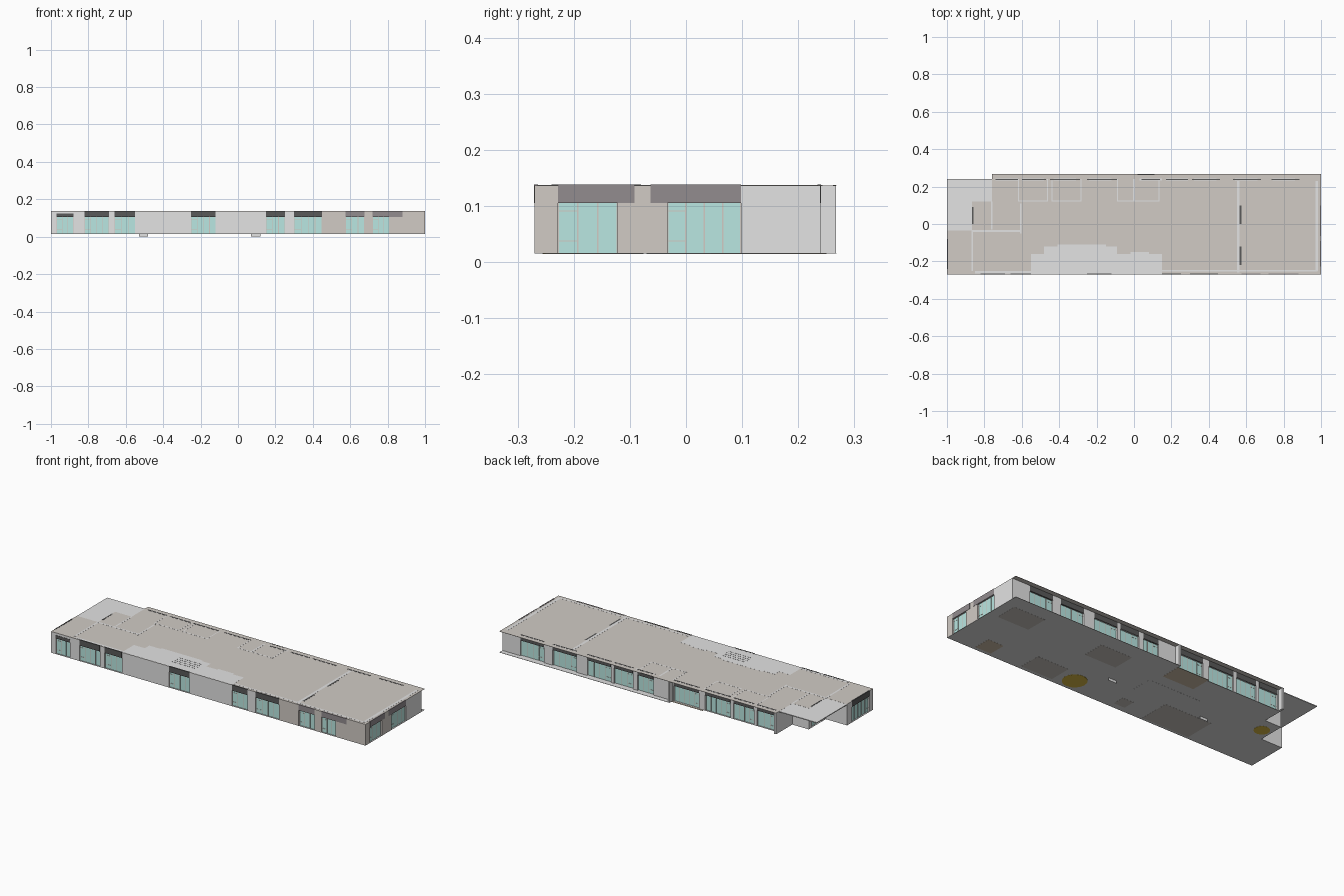
import bpy
import bmesh
from mathutils import Matrix, Vector

cube = bpy.data.objects.get("Cube")
if cube:
    bpy.data.objects.remove(cube)

BASE, WALL_TOP, TOP, HEAD = 0.0165, 0.1355, 0.137, 0.105
T = 0.008  # wall thickness


def material(name, r, g, b):
    m = bpy.data.materials.new(name)
    m.diffuse_color = (r, g, b, 1)
    m.use_nodes = True
    m.node_tree.nodes["Principled BSDF"].inputs["Base Color"].default_value = (r, g, b, 1)
    return m


LIGHT = material("light grey", 0.77, 0.77, 0.77)
BEIGE = material("warm beige", 0.64, 0.6, 0.56)
GLASS = material("pale teal glass", 0.49, 0.8, 0.76)
DARK = material("dark grey", 0.1, 0.1, 0.1)
MAUVE = material("mauve grey", 0.29, 0.265, 0.275)
FLOOR = material("floor grey", 0.73, 0.73, 0.73)
YELLOW = material("ochre", 0.7, 0.5, 0.06)
BROWN = material("brown", 0.62, 0.52, 0.4)
RUG = material("taupe", 0.58, 0.55, 0.52)


def finish(name, bm, mat):
    mesh = bpy.data.meshes.new(name)
    bmesh.ops.recalc_face_normals(bm, faces=bm.faces)
    bm.to_mesh(mesh)
    bm.free()
    mesh.materials.append(mat)
    ob = bpy.data.objects.new(name, mesh)
    bpy.context.collection.objects.link(ob)


def boxes(name, mat, items):
    """One object made of boxes given as x0, x1, y0, y1, z0, z1."""
    if not items:
        return
    bm = bmesh.new()
    for x0, x1, y0, y1, z0, z1 in items:
        mid = Vector((x0 + x1, y0 + y1, z0 + z1)) / 2
        size = Matrix.Diagonal((abs(x1 - x0), abs(y1 - y0), abs(z1 - z0), 1))
        bmesh.ops.create_cube(bm, size=1, matrix=Matrix.Translation(mid) @ size)
    finish(name, bm, mat)


def prism(name, mat, outline, z0, z1):
    bm = bmesh.new()
    face = bm.faces.new([bm.verts.new((x, y, z0)) for x, y in outline])
    ext = bmesh.ops.extrude_face_region(bm, geom=[face])["geom"]
    verts = [v for v in ext if isinstance(v, bmesh.types.BMVert)]
    bmesh.ops.translate(bm, verts=verts, vec=(0, 0, z1 - z0))
    finish(name, bm, mat)


def footprint(back, d=0):
    return [(-1 + d, -0.27 + d), (1 - d, -0.27 + d), (1 - d, back - d),
            (-0.76 + d, back - d), (-0.76 + d, 0.12 - d), (-0.865 + d, 0.12 - d),
            (-0.865 + d, -0.035 - d), (-1 + d, -0.035 - d)]


def wall(name, axis, pos, out, a0, a1, mat, windows=(), band=DARK, band_top=TOP + 0.001):
    """Wall run with recessed windows (start, end, optional band end)."""
    def place(u0, u1, d0, d1, z0, z1):
        p, q = sorted((pos + out * d0, pos + out * d1))
        return (p, q, u0, u1, z0, z1) if axis == "x" else (u0, u1, p, q, z0, z1)

    solid, bands, bars = [], [], []
    cursor = a0
    for win in sorted(windows):
        g0, g1, b1 = win[0], win[1], win[-1]
        solid.append(place(cursor, g0, -T, 0, BASE, WALL_TOP))
        solid.append(place(g0, g1, -T, 0, HEAD, WALL_TOP))
        bands.append(place(g0, b1, -0.006, 0.001, HEAD, band_top))
        # mullions, with two rails in the first pane
        count = max(2, round((g1 - g0) / 0.035))
        step = (g1 - g0) / count
        for i in range(count + 1):
            u = g0 + step * i
            bars.append(place(u - 0.0015, u + 0.0015, -T, -T + 0.001, BASE, HEAD))
        for z in (0.037, 0.09):
            bars.append(place(g0, g0 + step, -T, -T + 0.001, z, z + 0.002))
        cursor = g1
    solid.append(place(cursor, a1, -T, 0, BASE, WALL_TOP))
    boxes(name, mat, solid)
    boxes(name + "_window_bands", band, bands)
    boxes(name + "_window_bars", BEIGE, bars)


# Floor, glazed core and roof
prism("floor_slab", FLOOR, footprint(0.24), 0.015, BASE)
boxes("rear_terrace", FLOOR, [(-0.08, 1, 0.24, 0.268, 0.015, BASE)])
prism("glazing", GLASS, footprint(0.24, T), BASE, WALL_TOP)
prism("roof", BEIGE, footprint(0.268), WALL_TOP, TOP)
prism("entrance_canopy", LIGHT, [(-1, -0.035), (-0.865, -0.035), (-0.865, 0.12),
                                 (-0.76, 0.12), (-0.76, 0.24), (-1, 0.24)], 0.132, 0.1365)

# Front walls
wall("front_wall_corner", "y", -0.27, -1, -1, -0.85, LIGHT, [(-0.97, -0.88)], DARK, 0.124)
wall("front_wall", "y", -0.27, -1, -0.85, 0.45, LIGHT,
     [(-0.82, -0.69), (-0.66, -0.55), (-0.25, -0.12), (0.15, 0.25), (0.3, 0.449)])
wall("front_wall_beige", "y", -0.27, -1, 0.45, 1, BEIGE,
     [(0.575, 0.675), (0.72, 0.81, 0.88)], MAUVE)

# Back wall
wall("back_wall", "y", 0.24, 1, -0.76, 1, LIGHT,
     [(-0.74, -0.62), (-0.6, -0.47), (-0.45, -0.29), (-0.25, -0.09),
      (0.04, 0.14), (0.17, 0.29), (0.31, 0.46), (0.53, 0.68), (0.735, 0.885)])
boxes("back_fins", LIGHT, [(x, x + 0.012, 0.24, 0.267, 0.015, WALL_TOP)
                           for x in (-0.76, -0.083)])

# End walls and entrance walls
wall("left_end_wall_front", "x", 1, 1, -0.27 + T, -0.033, BEIGE,
     [(-0.228, -0.122, -0.092)], MAUVE)
wall("left_end_wall_back", "x", 1, 1, -0.033, 0.24 - T, LIGHT, [(-0.033, 0.098)], MAUVE)
boxes("left_end_band_extension", MAUVE, [(0.994, 1.001, -0.063, -0.033, HEAD, TOP + 0.001)])
wall("right_end_wall", "x", -1, -1, -0.27 + T, -0.035 - T, LIGHT, [(-0.24, -0.08)])
wall("entrance_back_wall", "y", -0.035, 1, -1, -0.865 + T, LIGHT)
wall("entrance_door_wall", "x", -0.865, -1, -0.035, 0.12 - T, LIGHT, [(0, 0.09)])
wall("entrance_step_wall", "y", 0.12, 1, -0.865, -0.76 + T, LIGHT)
wall("entrance_side_wall", "x", -0.76, -1, 0.12, 0.24 - T, LIGHT)


# Flush plates on the roof, following the wall tops
def plates(name, mat, rects, rise=0.0004):
    boxes(name, mat, [(*r, TOP - 0.0005, TOP + rise) for r in rects])


plates("roof_light_field", LIGHT, [(-0.55, 0.15, -0.269, -0.16), (-0.48, -0.09, -0.16, -0.12),
                                   (-0.41, -0.15, -0.12, -0.11), (-0.02, 0.08, -0.16, -0.15)])
plates("roof_wall_lines", LIGHT, [
    (0.55, 0.565, -0.26, 0.23), (0.97, 0.985, -0.25, 0.23), (0.15, 0.98, -0.255, -0.245),
    (-0.85, -0.55, -0.265, -0.252), (-0.87, -0.86, -0.25, -0.04), (-0.87, -0.61, -0.042, -0.032),
    (-0.765, -0.757, -0.03, 0.12), (-0.61, -0.602, -0.05, 0.11)])
plates("roof_back_dashes", LIGHT, [(x, x + 0.12, 0.233, 0.243)
                                   for x in (-0.74, -0.6, -0.43, -0.24, 0.03, 0.17, 0.32, 0.54, 0.74)])
plates("roof_dark_lines", DARK, [(0.565, 0.575, -0.22, -0.12), (0.565, 0.575, 0, 0.1),
                                 (0.02, 0.11, 0.262, 0.267)], 0.0006)
outline = []
for x0, x1 in ((-0.62, -0.46), (-0.44, -0.28), (-0.09, 0), (0, 0.135)):
    outline += [(x0, x1, 0.12, 0.126), (x0, x0 + 0.005, 0.126, 0.24), (x1 - 0.005, x1, 0.126, 0.24)]
plates("roof_room_outlines", LIGHT, outline)
plates("roof_louvres", DARK, [(-0.27, -0.12, y, y + 0.001)
                              for y in (-0.215, -0.195, -0.175, -0.155)], 0.001)


# Patches on the underside
def patches(name, mat, spots):
    boxes(name, mat, [(x - w / 2, x + w / 2, y - d / 2, y + d / 2, 0.0145, 0.0155)
                      for x, y, w, d in spots])


patches("underside_brown_patches", BROWN, [(-0.18, 0.19, 0.2, 0.12), (0.78, -0.2, 0.1, 0.1)])
patches("underside_taupe_patches", RUG, [(0.84, 0.12, 0.2, 0.13), (0.26, 0.11, 0.2, 0.13),
                                         (0.43, -0.185, 0.2, 0.13), (-0.42, -0.166, 0.3, 0.18),
                                         (-0.1, -0.2, 0.07, 0.07)])
patches("underside_slab", FLOOR, [(-0.215, -0.005, 0.33, 0.13)])
for side, x, y, radius in (("left", 0.23, -0.19, 0.065), ("right", -0.81, 0.035, 0.042)):
    bm = bmesh.new()
    bmesh.ops.create_cone(bm, cap_ends=True, segments=24, radius1=radius, radius2=radius,
                          depth=0.001, matrix=Matrix.Translation((x, y, 0.0149)))
    finish(side + "_underside_disc", bm, YELLOW)

# Thin tabs hanging below the floor
boxes("floor_tabs", LIGHT, [(x, x + 0.05, -0.0556, -0.055, 0, 0.016) for x in (-0.53, 0.07)])
